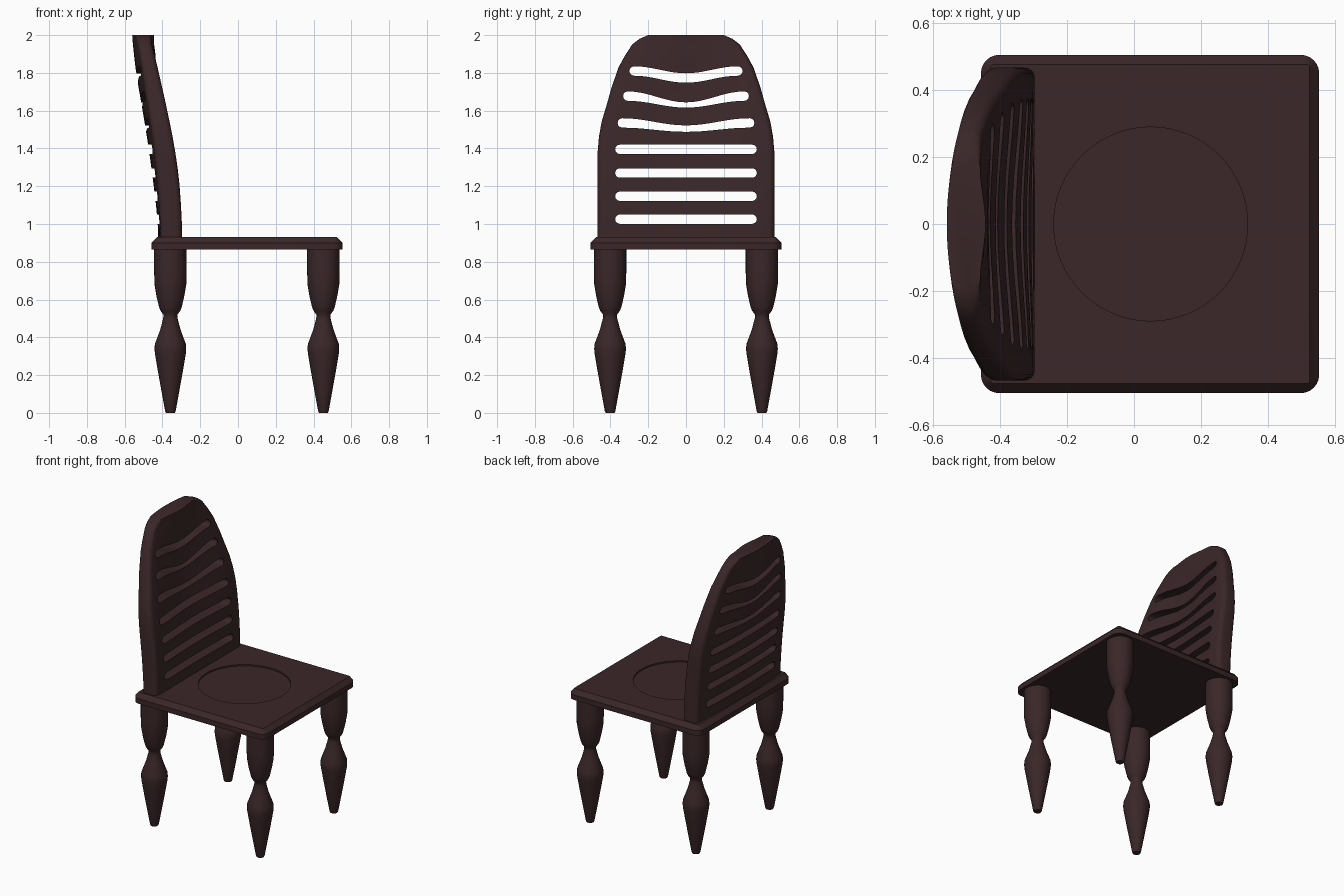
import bpy, bmesh, math

if "Cube" in bpy.data.objects:
    bpy.data.objects.remove(bpy.data.objects["Cube"])

wood = bpy.data.materials.new("dark brown wood")
wood.diffuse_color = (0.043, 0.020, 0.021, 1)
wood.use_nodes = True
wood.node_tree.nodes["Principled BSDF"].inputs["Base Color"].default_value = wood.diffuse_color


def loft(name, rings, angle=30):
    """Skin a stack of equal-length rings and cap both ends."""
    bm = bmesh.new()
    loops = [[bm.verts.new(p) for p in ring] for ring in rings]
    n = len(loops[0])
    for a, b in zip(loops, loops[1:]):
        for i in range(n):
            j = (i + 1) % n
            bm.faces.new((a[i], a[j], b[j], b[i]))
    bm.faces.new(loops[0])
    bm.faces.new(loops[-1])
    bmesh.ops.recalc_face_normals(bm, faces=bm.faces[:])
    me = bpy.data.meshes.new(name)
    bm.to_mesh(me)
    bm.free()
    me.materials.append(wood)
    ob = bpy.data.objects.new(name, me)
    bpy.context.collection.objects.link(ob)
    smooth(ob, angle)
    return ob


def smooth(ob, angle):
    bpy.ops.object.select_all(action='DESELECT')
    ob.select_set(True)
    bpy.context.view_layer.objects.active = ob
    bpy.ops.object.shade_smooth_by_angle(angle=math.radians(angle))


def cut(ob, cutters, angle):
    """Subtract the cutters, apply, and remove them."""
    bpy.context.view_layer.objects.active = ob
    for c in cutters:
        c.hide_render = True
        m = ob.modifiers.new("cut", 'BOOLEAN')
        m.operation, m.solver, m.object = 'DIFFERENCE', 'EXACT', c
        bpy.ops.object.modifier_apply(modifier=m.name)
        bpy.data.objects.remove(c)
    smooth(ob, angle)


def circle(cx, cy, r, z, n):
    return [(cx + r * math.cos(2 * math.pi * i / n),
             cy + r * math.sin(2 * math.pi * i / n), z) for i in range(n)]


# Seat: rounded square with chamfered top edge and a shallow round recess
def rounded_square(half, r, z, cx=0.048):
    pts = []
    for k, (sx, sy) in enumerate([(1, 1), (-1, 1), (-1, -1), (1, -1)]):
        for i in range(7):
            a = math.pi / 2 * (k + i / 6)
            pts.append((cx + sx * (half - r) + r * math.cos(a),
                        sy * (half - r) + r * math.sin(a), z))
    return pts


seat = loft("seat", [rounded_square(0.506, 0.055, 0.865),
                     rounded_square(0.506, 0.055, 0.90),
                     rounded_square(0.477, 0.008, 0.93)])
recess = loft("recess_cutter", [circle(0.05, 0, 0.29, 0.92, 64),
                                circle(0.05, 0, 0.29, 0.96, 64)])
cut(seat, [recess], 25)

# Turned legs
leg_profile = [(0.0, 0.024), (0.01, 0.028), (0.12, 0.048), (0.22, 0.066),
               (0.315, 0.082), (0.34, 0.084), (0.365, 0.082), (0.44, 0.054),
               (0.50, 0.038), (0.52, 0.037), (0.54, 0.052), (0.56, 0.060),
               (0.62, 0.074), (0.68, 0.084), (0.75, 0.086), (0.87, 0.086)]
for xn, x in (("back", -0.358), ("front", 0.452)):
    for yn, y in (("left", 0.402), ("right", -0.402)):
        loft(f"{xn}_{yn}_leg", [circle(x, y, r, z, 32) for z, r in leg_profile], 45)

# Backrest sections: height, half width, front x, back x, front hollow, back bow
sections = [(0.915, 0.468, -0.297, -0.422, 0.000, 0.012),
            (1.00, 0.468, -0.297, -0.425, 0.005, 0.013),
            (1.10, 0.468, -0.302, -0.434, 0.010, 0.016),
            (1.20, 0.468, -0.309, -0.446, 0.015, 0.020),
            (1.30, 0.468, -0.320, -0.459, 0.020, 0.023),
            (1.38, 0.468, -0.332, -0.470, 0.024, 0.026),
            (1.46, 0.461, -0.346, -0.482, 0.028, 0.028),
            (1.54, 0.447, -0.362, -0.495, 0.030, 0.030),
            (1.63, 0.420, -0.381, -0.510, 0.030, 0.031),
            (1.72, 0.395, -0.401, -0.526, 0.027, 0.032),
            (1.83, 0.357, -0.426, -0.543, 0.012, 0.033),
            (1.89, 0.324, -0.441, -0.550, -0.005, 0.030),
            (1.95, 0.285, -0.456, -0.556, -0.012, 0.026),
            (1.98, 0.247, -0.459, -0.559, -0.014, 0.020),
            (2.00, 0.200, -0.460, -0.560, -0.016, 0.014)]


def back_ring(z, w, front, back, hollow, bow):
    r, n, pts = 0.03, 12, []
    inner = w - r
    edge = back + bow
    for i in range(n + 1):                       # front face
        t = -1 + 2 * i / n
        pts.append((front - hollow * (1 + math.cos(math.pi * t)) / 2, t * inner, z))
    for i in range(1, 5):                        # front corner
        a = math.pi / 2 * i / 4
        pts.append((front - r + r * math.cos(a), inner + r * math.sin(a), z))
    for i in range(4):                           # back corner
        a = math.pi / 2 * (1 + i / 4)
        pts.append((edge + r + r * math.cos(a), inner + r * math.sin(a), z))
    for i in range(n + 1):                       # bowed back face
        t = 1 - 2 * i / n
        pts.append((edge - bow * (1 - t * t), t * inner, z))
    for i in range(1, 5):
        a = math.pi / 2 * (2 + i / 4)
        pts.append((edge + r + r * math.cos(a), -inner + r * math.sin(a), z))
    for i in range(4):
        a = math.pi / 2 * (3 + i / 4)
        pts.append((front - r + r * math.cos(a), -inner + r * math.sin(a), z))
    return pts


backrest = loft("backrest", [back_ring(*s) for s in sections], 40)

# Slots: end height, half width, sag in the middle, half thickness at middle
slots = [(1.026, 0.375, 0, 0.025), (1.147, 0.375, 0, 0.025),
         (1.27, 0.375, 0, 0.025), (1.395, 0.375, 0, 0.025),
         (1.535, 0.362, 0.030, 0.017), (1.677, 0.333, 0.047, 0.014),
         (1.81, 0.300, 0.037, 0.025)]
cutters = []
for z, hw, sag, thick in slots:
    r, n = 0.025, 16

    def edge(t, side):
        mid = (1 + math.cos(math.pi * t)) / 2
        return (t * (hw - r), z - sag * mid + side * (r + (thick - r) * mid))

    outline = [edge(-1 + 2 * i / n, -1) for i in range(n + 1)]
    outline += [(hw - r + r * math.cos(a), z + r * math.sin(a))
                for a in (math.pi * (i / 6 - 0.5) for i in range(1, 6))]
    outline += [edge(1 - 2 * i / n, 1) for i in range(n + 1)]
    outline += [(-hw + r + r * math.cos(a), z + r * math.sin(a))
                for a in (math.pi * (i / 6 + 0.5) for i in range(1, 6))]
    cutters.append(loft("slot_cutter", [[(x, y, h) for y, h in outline]
                                        for x in (-0.75, -0.1)]))
cut(backrest, cutters, 35)
